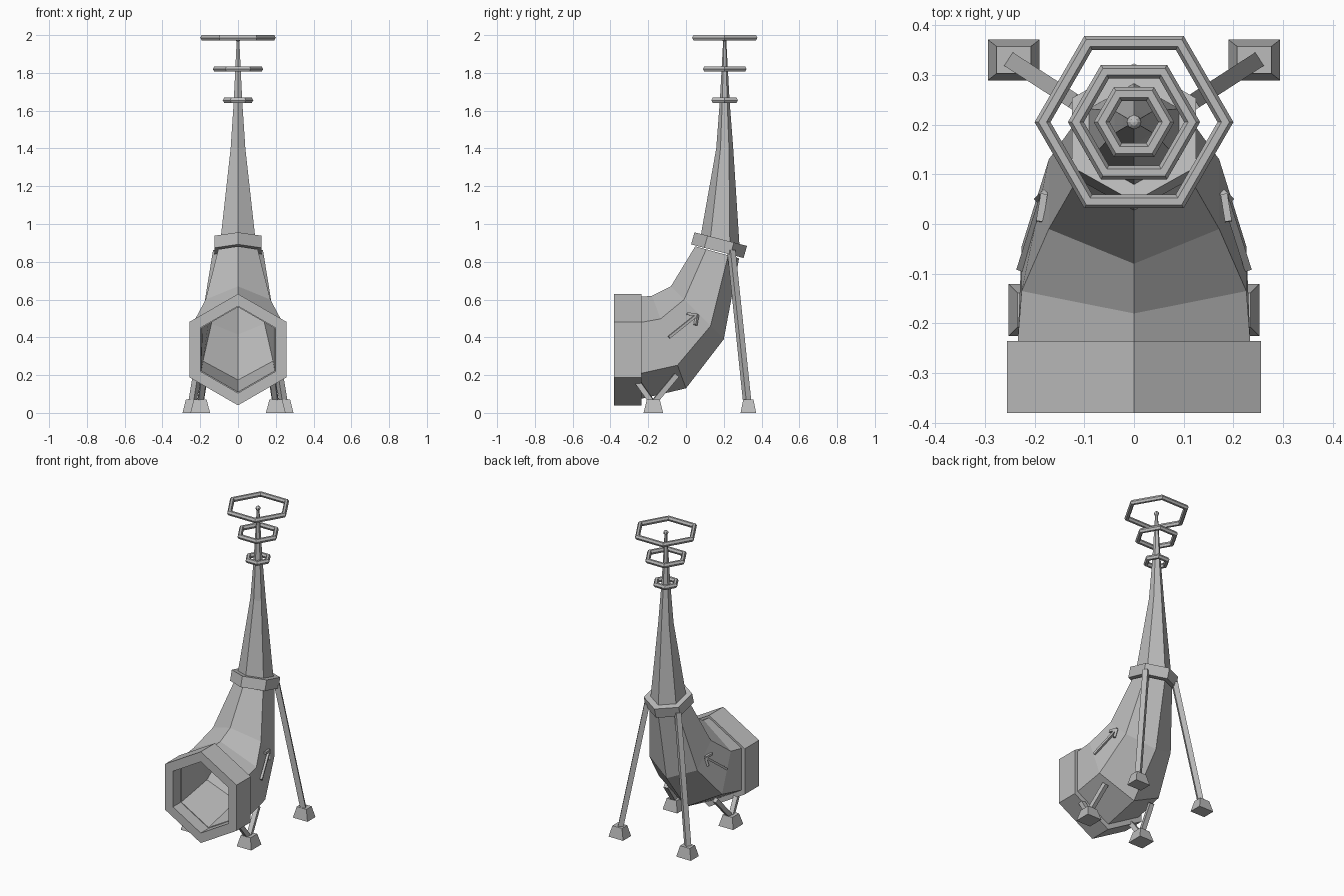
import bpy, bmesh
from math import sin, cos, radians
from mathutils import Vector

old = bpy.data.objects.get("Cube")
if old:
    bpy.data.objects.remove(old)

GREY = (0.5, 0.5, 0.5, 1)
mat = bpy.data.materials.new("plain grey")
mat.use_nodes = True
mat.diffuse_color = GREY
mat.node_tree.nodes["Principled BSDF"].inputs["Base Color"].default_value = GREY


def finish(name, bm):
    bmesh.ops.recalc_face_normals(bm, faces=bm.faces)
    mesh = bpy.data.meshes.new(name)
    bm.to_mesh(mesh)
    bm.free()
    mesh.materials.append(mat)
    obj = bpy.data.objects.new(name, mesh)
    bpy.context.collection.objects.link(obj)
    return obj


def hexagon(y, z, dy, dz):
    """Hexagon across x, with one corner at offset (dy, dz) from its centre."""
    r = (dy * dy + dz * dz) ** 0.5
    return [Vector((r * sin(a), y + dy * cos(a), z + dz * cos(a)))
            for a in (radians(60 * i) for i in range(6))]


def loft(name, sections, closed=False):
    bm = bmesh.new()
    rings = [[bm.verts.new(p) for p in s] for s in sections]
    pairs = list(zip(rings, rings[1:]))
    if closed:
        pairs.append((rings[-1], rings[0]))
    else:
        bm.faces.new(rings[0])
        bm.faces.new(rings[-1])
    for a, b in pairs:
        n = len(a)
        for i in range(n):
            j = (i + 1) % n
            bm.faces.new((a[i], a[j], b[j], b[i]))
    return finish(name, bm)


def add_rod(bm, start, end, half):
    """Square bar between two points."""
    start, end = Vector(start), Vector(end)
    axis = (end - start).normalized()
    side = axis.cross(Vector((0, 0, 1))).normalized() * half
    up = side.cross(axis).normalized() * half
    a, b = [[bm.verts.new(p + side * i + up * j)
             for i, j in ((1, 1), (-1, 1), (-1, -1), (1, -1))] for p in (start, end)]
    bm.faces.new(a)
    bm.faces.new(b)
    for i in range(4):
        j = (i + 1) % 4
        bm.faces.new((a[i], a[j], b[j], b[i]))


def rods(name, lines, half):
    bm = bmesh.new()
    for start, end in lines:
        add_rod(bm, start, end, half)
    return finish(name, bm)


def foot(name, x, y, hx, hy):
    levels = ((0, 1), (0.07, 0.66))
    loft(name, [[(x + i * hx * s, y + j * hy * s, z)
                 for i, j in ((1, 1), (-1, 1), (-1, -1), (1, -1))] for z, s in levels])


# Bent horn: outer skin down to the mouth, then back up the inside
bends = [(0.165, 0.85, -0.116, 0.032), (0.06, 0.53, -0.14, 0.14), (-0.09, 0.375, -0.09, 0.245)]
outer = [hexagon(*b) for b in bends]
inner = [hexagon(y, z, dy * 0.82, dz * 0.82) for y, z, dy, dz in reversed(bends)]
mouth = [hexagon(-0.235, 0.345, 0, 0.27), hexagon(-0.3, 0.34, 0, 0.27),
         hexagon(-0.3, 0.335, 0, 0.225)]
loft("horn", outer + mouth + inner)

# Thick hexagonal mouth rim
loft("mouth_rim", [hexagon(y, 0.335, 0, r) for y, r in
                   ((-0.38, 0.295), (-0.235, 0.295), (-0.235, 0.23), (-0.38, 0.23))], closed=True)

# Collar joining horn and spire
loft("neck_collar", [hexagon(0.166, 0.856, -0.139, 0.036), hexagon(0.184, 0.92, -0.139, 0.036)])

# Tapering spire with a small ball at the tip
loft("spire", [hexagon(0.18, 0.9, -0.104, 0.027), hexagon(0.205, 1.4, -0.045, 0),
               hexagon(0.205, 1.65, -0.026, 0), hexagon(0.205, 1.975, -0.008, 0)])
bm = bmesh.new()
bmesh.ops.create_uvsphere(bm, u_segments=8, v_segments=6, radius=0.015)
bmesh.ops.translate(bm, verts=bm.verts, vec=(0, 0.205, 1.98))
finish("tip_ball", bm)

# Floating hexagonal rings, growing towards the tip
for name, z, radius in (("small_ring", 1.655, 0.065), ("middle_ring", 1.82, 0.117),
                        ("large_ring", 1.986, 0.184)):
    sections = []
    for k in range(6):
        a = radians(60 * k)
        sections.append([])
        for m in range(6):
            t = radians(60 * m)
            r = radius + 0.016 * cos(t)
            sections[-1].append((r * cos(a), 0.205 + r * sin(a), z + 0.016 * sin(t)))
    loft(name, sections, closed=True)

# Legs, feet and side arrows on both sides
for side, s in (("left", 1), ("right", -1)):
    foot(side + "_rear_foot", s * 0.242, 0.33, 0.052, 0.041)
    rods(side + "_rear_leg", [((s * 0.242, 0.325, 0.05), (s * 0.11, 0.24, 0.86))], 0.016)
    foot(side + "_front_foot", s * 0.2, -0.173, 0.052, 0.052)
    base = (s * 0.2, -0.175, 0.05)
    rods(side + "_front_leg", [(base, (s * 0.185, -0.26, 0.17)),
                               (base, (s * 0.175, -0.05, 0.2))], 0.014)
    tip = (s * 0.181, 0.06, 0.52)
    rods(side + "_arrow", [((s * 0.229, -0.09, 0.4), tip),
                           (tip, (s * 0.19, 0.005, 0.525)),
                           (tip, (s * 0.192, 0.05, 0.465))], 0.007)
